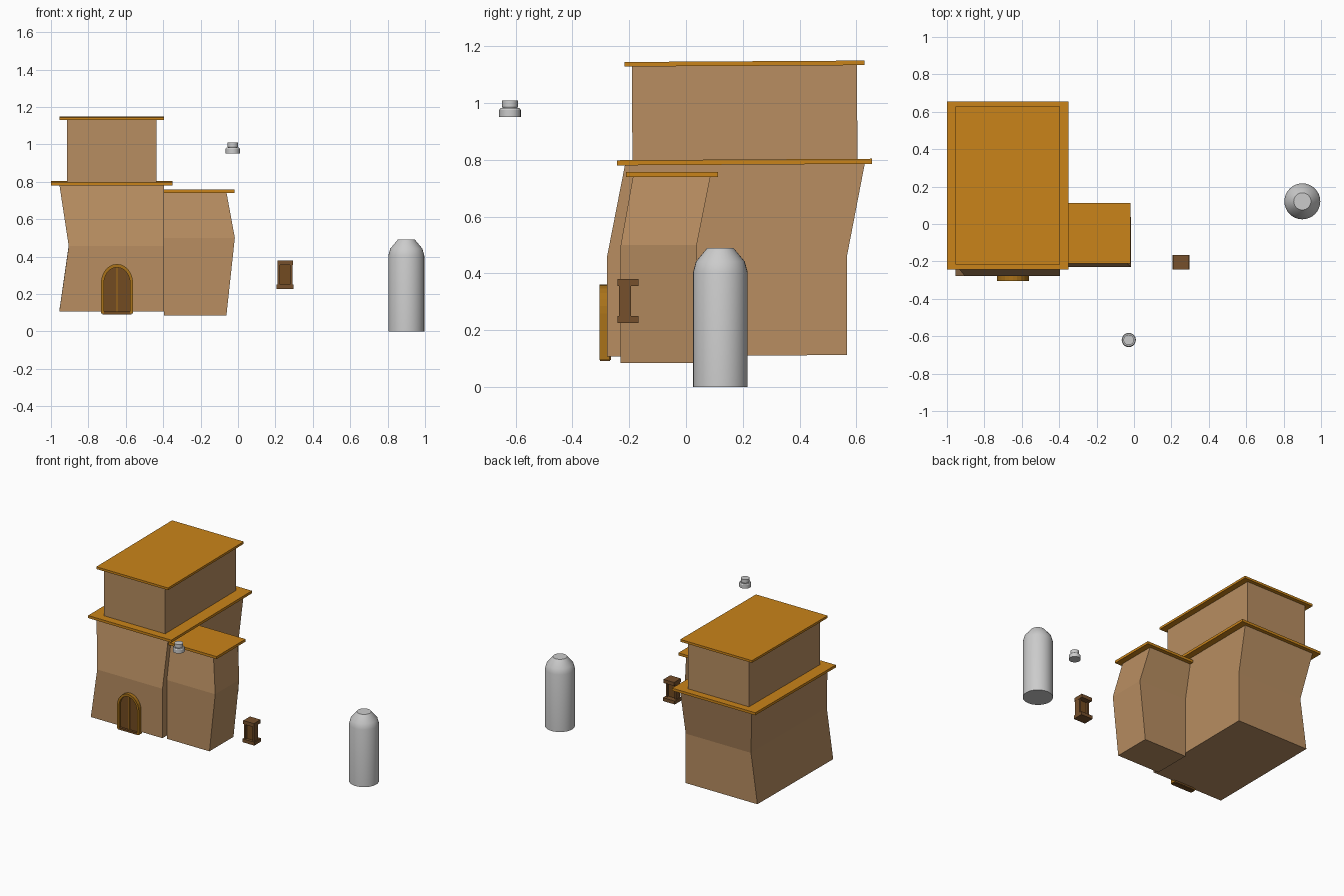
import bpy, bmesh, math
from mathutils import Matrix

if "Cube" in bpy.data.objects:
    bpy.data.objects.remove(bpy.data.objects["Cube"])


def material(name, rgb):
    m = bpy.data.materials.new(name)
    m.diffuse_color = (*rgb, 1)
    m.use_nodes = True
    m.node_tree.nodes["Principled BSDF"].inputs["Base Color"].default_value = m.diffuse_color
    return m


SAND = material("sand", (0.48, 0.27, 0.12))
ORANGE = material("orange", (0.59, 0.23, 0.01))
GOLD = material("dark_gold", (0.40, 0.17, 0.01))
BROWN = material("brown", (0.17, 0.07, 0.015))
WOOD = material("wood", (0.18, 0.08, 0.025))


def finish(name, bm, mat=None, tilt=0.0):
    bmesh.ops.recalc_face_normals(bm, faces=bm.faces)
    bm.transform(Matrix.Rotation(tilt, 4, 'X'))
    mesh = bpy.data.meshes.new(name)
    bm.to_mesh(mesh)
    bm.free()
    ob = bpy.data.objects.new(name, mesh)
    bpy.context.collection.objects.link(ob)
    if mat:
        mesh.materials.append(mat)
    return ob


def loft(name, rings, mat=None, tilt=0.0):
    """Skin a stack of equal-length point rings and cap both ends."""
    bm = bmesh.new()
    vs = [[bm.verts.new(p) for p in r] for r in rings]
    n = len(rings[0])
    for a, b in zip(vs, vs[1:]):
        for i in range(n):
            j = (i + 1) % n
            bm.faces.new((a[i], a[j], b[j], b[i]))
    bm.faces.new(vs[0])
    bm.faces.new(vs[-1])
    return finish(name, bm, mat, tilt)


def rect(x0, x1, y0, y1, z):
    return [(x0, y0, z), (x1, y0, z), (x1, y1, z), (x0, y1, z)]


def box(name, x0, x1, y0, y1, z0, z1, mat, tilt=0.0):
    return loft(name, [rect(x0, x1, y0, y1, z0), rect(x0, x1, y0, y1, z1)], mat, tilt)


def turned(name, x, y, profile, sides):
    ring = [(math.cos(2 * math.pi * i / sides), math.sin(2 * math.pi * i / sides)) for i in range(sides)]
    ob = loft(name, [[(x + r * c, y + r * s, z) for c, s in ring] for r, z in profile])
    bpy.ops.object.select_all(action='DESELECT')
    ob.select_set(True)
    bpy.context.view_layer.objects.active = ob
    bpy.ops.object.shade_smooth_by_angle(angle=math.radians(25))


# Main house: bent lower storey, two slab roofs, upper storey (slightly tilted)
T = 0.006
loft("main_walls", [rect(-0.955, -0.395, -0.278, 0.568, 0.109),
                    rect(-0.905, -0.395, -0.276, 0.57, 0.458),
                    rect(-0.955, -0.395, -0.21, 0.635, 0.785)], SAND, T)
box("main_roof", -1.0, -0.35, -0.239, 0.66, 0.782, 0.80, ORANGE, T)
box("upper_walls", -0.915, -0.437, -0.184, 0.609, 0.79, 1.13, SAND, T)
box("upper_roof", -0.955, -0.395, -0.21, 0.635, 1.13, 1.146, ORANGE, T)

# Side wing
loft("wing_walls", [rect(-0.395, -0.062, -0.23, 0.038, 0.085),
                    rect(-0.395, -0.017, -0.23, 0.038, 0.50),
                    rect(-0.395, -0.062, -0.186, 0.087, 0.745)], SAND)
box("wing_roof", -0.395, -0.02, -0.211, 0.113, 0.74, 0.758, ORANGE)

# Arched door
CX, SPRING, FLOOR = -0.647, 0.258, 0.095


def arch(hw, h, y, cut=12):
    pts = [(CX - hw, y, FLOOR)]
    for i in range(cut + 1):
        a = math.pi * (1 - i / cut)
        pts.append((CX + hw * math.cos(a), y, SPRING + h * math.sin(a)))
    return pts + [(CX + hw, y, FLOOR)]


loft("door_panel", [arch(0.074, 0.088, -0.288), arch(0.074, 0.088, -0.265)], BROWN)

bm = bmesh.new()
loops = [[bm.verts.new(p) for p in arch(w, h, y)] for w, h, y in
         ((0.086, 0.102, -0.304), (0.07, 0.084, -0.304), (0.07, 0.084, -0.27), (0.086, 0.102, -0.27))]
for k in range(4):
    a, b = loops[k], loops[(k + 1) % 4]
    for i in range(len(a) - 1):
        bm.faces.new((a[i], a[i + 1], b[i + 1], b[i]))
for e in (0, -1):
    bm.faces.new([l[e] for l in loops])
finish("door_frame", bm, GOLD)
box("door_centre_strip", CX - 0.003, CX + 0.003, -0.292, -0.27, FLOOR, 0.343, GOLD)
box("door_sill", CX - 0.078, CX + 0.078, -0.303, -0.268, 0.091, 0.105, BROWN)

# Free-standing window
box("window_sill", 0.205, 0.297, -0.242, -0.167, 0.226, 0.25, WOOD)
box("window_lintel", 0.21, 0.293, -0.242, -0.167, 0.355, 0.38, WOOD)
for side, x in (("left", 0.212), ("right", 0.279)):
    box("window_post_" + side, x, x + 0.013, -0.236, -0.193, 0.25, 0.355, WOOD)
box("window_panel", 0.225, 0.279, -0.223, -0.205, 0.25, 0.355, BROWN)

# Grey domed tower and small stepped cap
turned("domed_tower", 0.90, 0.121,
       [(0.096, 0), (0.096, 0.405), (0.086, 0.442), (0.046, 0.49)], 32)
turned("stepped_cap", -0.028, -0.62,
       [(0.038, 0.951), (0.038, 0.976), (0.034, 0.982), (0.025, 0.982),
        (0.028, 0.988), (0.028, 1.01)], 20)
